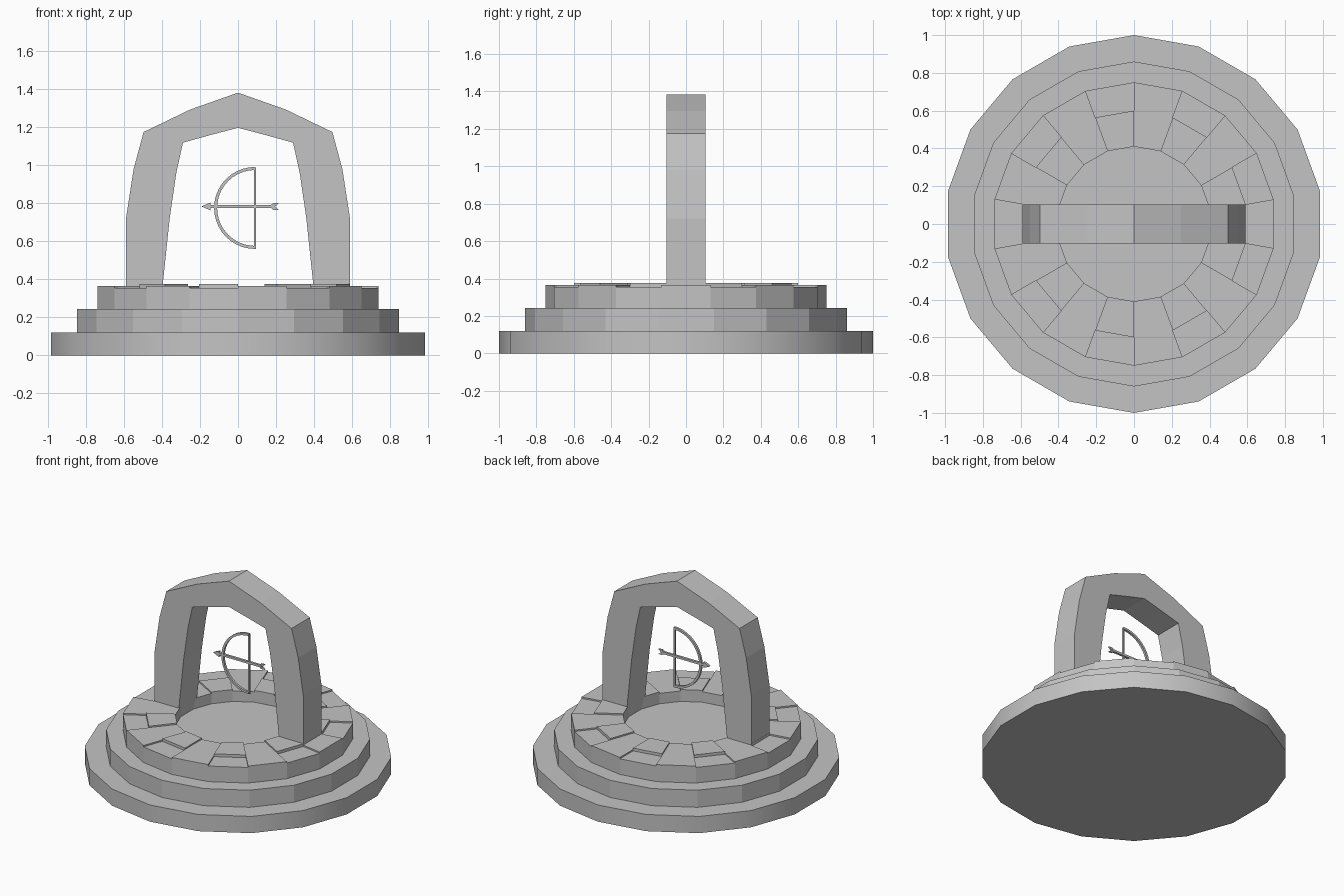
import bpy, bmesh
from math import sin, cos, pi, radians

cube = bpy.data.objects.get("Cube")
if cube:
    bpy.data.objects.remove(cube, do_unlink=True)

stone = bpy.data.materials.new("stone grey")
stone.use_nodes = True
GREY = (0.55, 0.55, 0.55, 1)
stone.diffuse_color = GREY
stone.node_tree.nodes["Principled BSDF"].inputs["Base Color"].default_value = GREY

SIDES = 18
STEP = 360 / SIDES


def finish(name, bm):
    bmesh.ops.recalc_face_normals(bm, faces=bm.faces)
    mesh = bpy.data.meshes.new(name)
    bm.to_mesh(mesh)
    bm.free()
    mesh.materials.append(stone)
    obj = bpy.data.objects.new(name, mesh)
    bpy.context.collection.objects.link(obj)
    return obj


def polar(r, deg):
    return r * cos(radians(deg)), r * sin(radians(deg))


def prism(bm, outline, z0, z1):
    """Solid between two heights from an outline in x, y."""
    low = [bm.verts.new((x, y, z0)) for x, y in outline]
    high = [bm.verts.new((x, y, z1)) for x, y in outline]
    bm.faces.new(low)
    bm.faces.new(high)
    for i in range(len(low)):
        j = (i + 1) % len(low)
        bm.faces.new((low[i], low[j], high[j], high[i]))


def disc(name, r, z0, z1):
    bm = bmesh.new()
    prism(bm, [polar(r, 10 + STEP * k) for k in range(SIDES)], z0, z1)
    return finish(name, bm)


def strip(name, inner, outer, depth, closed=False):
    """Band between two matching x, z paths, with thickness along y."""
    bm = bmesh.new()
    rows = []
    for (ax, az), (bx, bz) in zip(inner, outer):
        rows.append([bm.verts.new(p) for p in (
            (ax, -depth, az), (bx, -depth, bz), (bx, depth, bz), (ax, depth, az))])
    for a, b in zip(rows, rows[1:]):
        for i in range(4):
            j = (i + 1) % 4
            bm.faces.new((a[i], a[j], b[j], b[i]))
    bm.faces.new(rows[0])
    bm.faces.new(rows[-1])
    return finish(name, bm)


# Stepped round base
lower = disc("lower_step", 1.0, 0, 0.12)
disc("middle_step", 0.86, 0.12, 0.243)
disc("sunken_floor", 0.415, 0.243, 0.29)

# Upper step with an open centre
bm = bmesh.new()
rings = []
for r, z in ((0.41, 0.243), (0.75, 0.243), (0.75, 0.355), (0.41, 0.355)):
    rings.append([bm.verts.new((*polar(r, 10 + STEP * k), z)) for k in range(SIDES)])
for a, b in zip(rings, rings[1:] + rings[:1]):
    for k in range(SIDES):
        n = (k + 1) % SIDES
        bm.faces.new((a[k], a[n], b[n], b[k]))
finish("upper_step", bm)

# Paving slabs: full slabs alternate with short raised ones
bm = bmesh.new()
for k in range(SIDES):
    a, b = 10 + STEP * k, 10 + STEP * (k + 1)
    reach, top = (0.6, 0.375) if k % 2 == 0 else (0.75, 0.365)
    prism(bm, [polar(0.41, a), polar(reach, a), polar(reach, b), polar(0.41, b)], 0.355, top)
finish("paving_slabs", bm)

# Arch from a half profile mirrored across x
outer = [(0.59, 0.29), (0.59, 0.72), (0.55, 0.98), (0.497, 1.176), (0.25, 1.295), (0, 1.383)]
inner = [(0.405, 0.29), (0.36, 0.72), (0.325, 0.96), (0.29, 1.12), (0.145, 1.16), (0, 1.198)]


def mirrored(path):
    return path + [(-x, z) for x, z in reversed(path[:-1])]


strip("arch", mirrored(inner), mirrored(outer), 0.103)

# Bow limb and string
CX, CZ = 0.09, 0.776


def arc(r):
    return [(CX + r * cos(t), CZ + r * sin(t))
            for t in (pi / 2 + pi * i / 20 for i in range(21))]


strip("bow_limb", arc(0.2), arc(0.216), 0.008)
strip("bow_string", [(CX - 0.006, 0.56), (CX - 0.006, 0.99)],
      [(CX + 0.006, 0.56), (CX + 0.006, 0.99)], 0.006)

# Arrow: head, shaft and notched feathers
AZ = 0.784


def across(points):
    return ([(x, AZ - h) for x, h in points], [(x, AZ + h) for x, h in points])


strip("arrow_head", *across([(-0.19, 0.001), (-0.145, 0.021), (-0.15, 0.008)]), 0.008)
strip("arrow_shaft", *across([(-0.15, 0.008), (0.19, 0.008)]), 0.008)
for side, sign in (("upper", 1), ("lower", -1)):
    strip(side + "_feather", [(0.165, AZ), (0.195, AZ)],
          [(0.185, AZ + sign * 0.018), (0.215, AZ + sign * 0.018)], 0.006)

# Soft shading round the lowest step
bpy.ops.object.select_all(action="DESELECT")
lower.select_set(True)
bpy.context.view_layer.objects.active = lower
bpy.ops.object.shade_smooth_by_angle(angle=radians(30))
